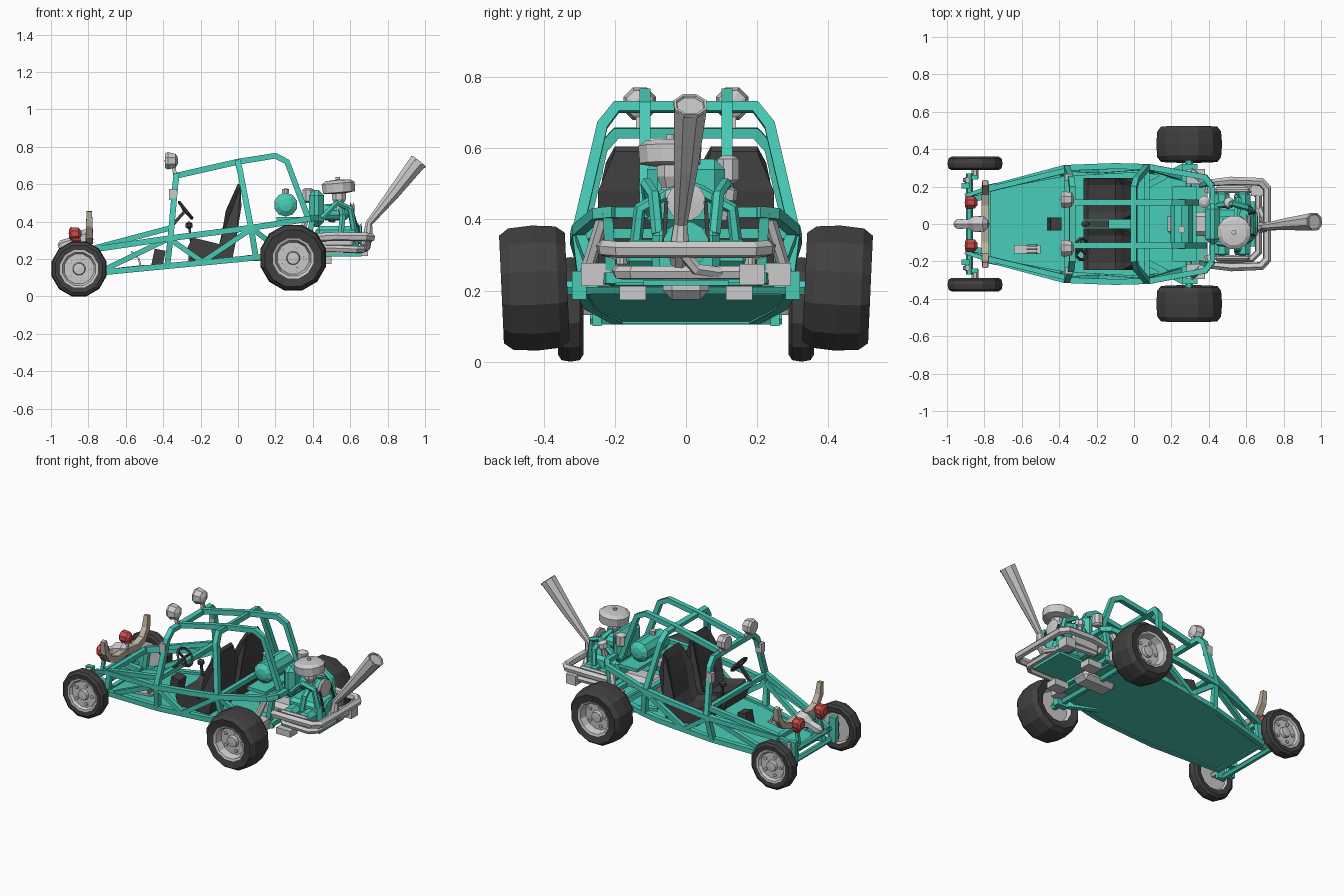
import bpy, bmesh, math
from mathutils import Vector, Matrix

if "Cube" in bpy.data.objects:
    bpy.data.objects.remove(bpy.data.objects["Cube"])


def mat(name, r, g, b):
    m = bpy.data.materials.new(name)
    m.diffuse_color = (r, g, b, 1)
    m.use_nodes = True
    m.node_tree.nodes["Principled BSDF"].inputs["Base Color"].default_value = m.diffuse_color
    return m


TEAL = mat("teal_paint", .065, .6, .47)
DARK = mat("dark_rubber", .052, .052, .052)
RED = mat("red_lens", .6, .075, .07)
BONE = mat("bone", .52, .45, .35)


def finish(name, bm, m=None):
    bmesh.ops.remove_doubles(bm, verts=bm.verts, dist=1e-5)
    bmesh.ops.recalc_face_normals(bm, faces=bm.faces)
    me = bpy.data.meshes.new(name)
    bm.to_mesh(me)
    bm.free()
    ob = bpy.data.objects.new(name, me)
    bpy.context.collection.objects.link(ob)
    if m:
        me.materials.append(m)
    return ob


def skin(bm, rings, closed=False):
    n = len(rings[0])
    for i in range(len(rings) if closed else len(rings) - 1):
        a, b = rings[i], rings[(i + 1) % len(rings)]
        for j in range(n):
            bm.faces.new((a[j], a[(j + 1) % n], b[(j + 1) % n], b[j]))
    if not closed:
        bm.faces.new(rings[0])
        bm.faces.new(rings[-1])


def tube(name, pts, r=.022, m=TEAL, sides=4):
    """Sweep a polygon along a path; r may be a list of radii."""
    pts = [Vector(p) for p in pts]
    rad = r if isinstance(r, list) else [r] * len(pts)
    bm, rings, prev, u = bmesh.new(), [], None, None
    for i, p in enumerate(pts):
        t = Vector()
        if i:
            t += (p - pts[i - 1]).normalized()
        if i < len(pts) - 1:
            t += (pts[i + 1] - p).normalized()
        t.normalize()
        if u is None:
            u = t.cross(Vector((1, 0, 0) if abs(t.y) > .7 else (0, 1, 0))).normalized()
        else:
            u = prev.rotation_difference(t) @ u
        prev, v = t, t.cross(u)
        rings.append([bm.verts.new(p + rad[i] * (u * math.cos(a) + v * math.sin(a)))
                      for a in [2 * math.pi * (k + .5) / sides for k in range(sides)]])
    skin(bm, rings)
    return finish(name, bm, m)


def lathe(name, prof, loc, axis, m=None, sides=12, closed=False):
    """Revolve (radius, height) points round an axis."""
    q = Vector(axis).to_track_quat('Z', 'Y')
    bm, rings = bmesh.new(), []
    for r, h in prof:
        r = max(r, .0005)
        rings.append([bm.verts.new(Vector(loc) + q @ Vector((r * math.cos(a), r * math.sin(a), h)))
                      for a in [2 * math.pi * (k + .5) / sides for k in range(sides)]])
    skin(bm, rings, closed)
    return finish(name, bm, m)


def box(name, c, s, m=None, tilt=0, bevel=0):
    bm = bmesh.new()
    bmesh.ops.create_cube(bm, size=1, matrix=Matrix.Translation(c) @ Matrix.Rotation(tilt, 4, 'Y')
                          @ Matrix.Diagonal((*s, 1)))
    if bevel:
        bmesh.ops.bevel(bm, geom=bm.edges[:], offset=bevel, segments=1, affect='EDGES')
    return finish(name, bm, m)


def pair(name, pts, r=.022, m=TEAL, sides=4):
    for s, n in ((1, "right"), (-1, "left")):
        tube(f"{name}_{n}", [(x, s * y, z) for x, y, z in pts], r, m, sides)


def hoop(name, half, r=.022, m=TEAL, sides=4):
    tube(name, half + [(x, -y, z) for x, y, z in reversed(half)], r, m, sides)


# wheels: tyre, dished rim, hub cap and lug nuts
def wheel(name, loc, R, w, rim, side, camber):
    ax = Vector((0, side * math.cos(camber), -math.sin(camber)))
    h = w / 2
    lathe(name + "_tyre", [(rim, -h * .9), (R * .86, -h), (R * .97, -h * .72), (R, 0), (R * .97, h * .72),
                           (R * .86, h), (rim, h * .9), (rim * .95, 0)], loc, ax, DARK, 12, True)
    d = h * .45
    lathe(name + "_rim", [(0, -h * .6), (rim * .9, -h * .6), (rim, -h * .9), (rim * 1.02, h * .95), (rim * .9, h * .9),
                          (rim * .8, d), (rim * .34, d), (rim * .3, d + .018), (0, d + .02)], loc, ax, None, 12)
    q = ax.to_track_quat('Z', 'Y')
    for k in range(5):
        a = 2 * math.pi * k / 5
        p = Vector(loc) + q @ Vector((rim * .58 * math.cos(a), rim * .58 * math.sin(a), d))
        lathe(f"{name}_nut_{k}", [(.011, -.005), (.011, .008), (0, .009)], p, ax, None, 6)


for s, n in ((1, "right"), (-1, "left")):
    wheel("front_wheel_" + n, (-.85, s * .324, .147), .152, .072, .102, s, 0)
    wheel("rear_wheel_" + n, (.295, s * .426, .207), .182, .185, .109, s, .045)

# floor pan
bm = bmesh.new()
plan = [(-.8, .19, .112), (-.37, .265, .152), (0, .28, .187), (.12, .27, .198), (.36, .2, .215)]
low = [bm.verts.new((x, y, z)) for x, y, z in plan + [(a, -b, c) for a, b, c in reversed(plan)]]
top = [bm.verts.new(v.co + Vector((0, 0, .012))) for v in low]
skin(bm, [low, top])
finish("floor_pan", bm, TEAL)

# space frame
pair("lower_rail", [(-.81, .19, .12), (-.37, .27, .163), (0, .29, .198), (.12, .28, .21), (.4, .21, .235)])
pair("upper_rail", [(-.78, .19, .25), (-.37, .3, .31), (-.1, .31, .345), (.08, .305, .368), (.38, .25, .415), (.42, .2, .42)])
pair("hood_rail", [(-.78, .185, .255), (-.365, .285, .365)], .02)
pair("nose_diagonal", [(-.72, .2, .14), (-.37, .285, .31)], .02)
pair("door_diagonal", [(-.37, .295, .31), (-.19, .285, .185)], .02)
pair("seat_diagonal", [(-.19, .285, .185), (.07, .305, .36)], .02)
pair("rear_diagonal", [(.08, .3, .36), (.25, .25, .225)], .02)
pair("rear_upright", [(.4, .22, .42), (.36, .21, .23)], .02)
pair("nose_upright", [(-.79, .19, .12), (-.77, .19, .25)], .02)
hoop("windscreen_hoop", [(-.378, .27, .165), (-.36, .3, .32), (-.335, .235, .6), (-.33, .195, .643)])
hoop("main_hoop", [(.095, .285, .21), (.07, .305, .365), (.012, .235, .665), (0, .195, .716)])
pair("roof_bar", [(-.33, .115, .645), (0, .115, .72), (.2, .115, .752), (.262, .115, .72), (.375, .115, .42)])
for n, x, y, z in (("dash", -.36, .29, .36), ("rear", .42, .2, .42), ("seat", .07, .3, .36),
                   ("nose_top", -.78, .2, .25), ("nose_low", -.8, .2, .12), ("rear_low", .38, .22, .235)):
    tube(n + "_crossbar", [(x, -y, z), (x, y, z)], .02)
pair("nose_brace", [(-.78, .19, .25), (-.9, .15, .21)], .016)

# front axle beam, towers, spindles and dampers
for i, z in enumerate((.12, .19)):
    tube(f"front_beam_{i}", [(-.88, -.27, z), (-.88, .27, z)], .018, TEAL, 6)
for s in (1, -1):
    box("damper_tower", (-.9, s * .205, .185), (.045, .03, .16), TEAL)
    box("front_arm", (-.865, s * .25, .15), (.06, .025, .1), TEAL)
    tube("front_spindle", [(-.85, s * .24, .147), (-.85, s * .31, .147)], .018, None, 6)
    tube("front_damper", [(-.9, s * .235, .13), (-.89, s * .235, .26)], .016, None, 6)
    tube("beam_mount", [(-.88, s * .13, .15), (-.79, s * .15, .13)], .022)

# nose ornament: skull, horns, red lamps
lathe("skull", [(.015, 0), (.03, .02), (.028, .08), (.05, .12), (.045, .17), (.02, .19)], (-.96, 0, .265), (.95, 0, .3), None, 6)
pair("horn", [(-.795, 0, .31), (-.795, .1, .3), (-.795, .17, .325), (-.795, .208, .38), (-.795, .22, .455)],
     [.028, .028, .027, .025, .02], BONE)
for s in (1, -1):
    lathe("red_lamp", [(.015, -.035), (.035, -.02), (.038, .022), (.025, .032), (0, .033)], (-.872, s * .115, .335), (-1, 0, 0), RED, 8)
    lathe("red_lamp_stem", [(.018, 0), (.03, .02), (.025, .04)], (-.865, s * .115, .28), (0, 0, 1), RED, 6)
    tube("red_lamp_bracket", [(-.88, s * .115, .19), (-.865, s * .115, .28)], .014)
    # roof spotlights and clamps on the posts
    lathe("spotlight", [(.015, -.035), (.04, -.022), (.05, .02), (.043, .034), (0, .037)], (-.355, s * .13, .725), (-1, 0, 0), None, 8)
    tube("spotlight_stem", [(-.335, s * .13, .64), (-.345, s * .13, .7)], .014, None)
    box("post_clamp", (-.348, s * .25, .545), (.042, .035, .06))


# seats: side profile lofted across the width, narrower at the top
def seat(yc):
    prof = [(-.25, .2), (-.27, .26), (-.245, .295), (-.1, .26), (-.07, .32), (-.045, .46), (-.02, .56), (0, .605),
            (.015, .59), (.018, .48), (-.01, .3), (-.03, .2)]
    bm = bmesh.new()
    rings = []
    for f in (-1, -.65, .65, 1):
        ring = []
        for i, (x, z) in enumerate(prof):
            w = .112 if z < .5 else .09 if z < .58 else .065
            bulge = .02 if abs(f) == 1 and 2 <= i <= 5 else 0
            ring.append(bm.verts.new((x - bulge * (z > .31), yc + f * w, z + bulge * (z < .31))))
        rings.append(ring)
    skin(bm, rings)
    bm.normal_update()
    bmesh.ops.triangulate(bm, faces=[f for f in bm.faces if len(f.verts) > 4], ngon_method='EAR_CLIP')
    finish("seat", bm, DARK)


seat(.135)
seat(-.135)

# steering wheel, shifter, pedals, console
ax = Vector((.78, 0, .62))
hub = Vector((-.28, -.135, .46))
lathe("steering_ring", [(.057 + .009 * math.cos(a), .009 * math.sin(a)) for a in [k * math.pi / 2 for k in range(4)]],
      hub, ax, DARK, 12, True)
for k in range(3):
    q = ax.to_track_quat('Z', 'Y')
    a = k * 2.094
    tube("steering_spoke", [hub - ax * .01, hub + q @ Vector((.057 * math.cos(a), .057 * math.sin(a), 0))], .008, DARK)
tube("steering_column", [hub, (-.36, -.135, .37)], .012, DARK)
tube("shift_lever", [(-.24, 0, .2), (-.26, 0, .37)], .009, DARK)
lathe("shift_knob", [(0, -.022), (.02, -.01), (.02, .01), (0, .022)], (-.262, 0, .38), (0, 0, 1), DARK, 8)
box("tunnel_box", (-.2, 0, .21), (.13, .035, .05), DARK)
box("console", (-.425, 0, .205), (.06, .07, .09), DARK, .2)
box("pedal_plate", (-.57, -.135, .155), (.14, .045, .012), None, -.1)
for i in range(3):
    y = -.155 + i * .02
    tube("pedal", [(-.52, y, .155), (-.53, y, .2), (-.57, y, .24)], .007, None)

# fuel tank across the frame
lathe("fuel_tank", [(0, -.135), (.035, -.13), (.064, -.11), (.064, .11), (.035, .13), (0, .135)], (.255, 0, .49), (0, 1, 0), TEAL, 10)
lathe("tank_cap", [(.02, 0), (.02, .025), (0, .026)], (.255, -.03, .55), (0, 0, 1), None, 8)
box("tank_shelf", (.27, 0, .415), (.13, .4, .02), TEAL)

# gearbox, axles, trailing arms
box("gearbox", (.3, 0, .235), (.24, .13, .12), None, 0, .025)
for s in (1, -1):
    tube("rear_axle", [(.29, s * .05, .21), (.295, s * .38, .208)], .022, TEAL, 6)
    tube("trailing_arm", [(.06, s * .2, .205), (.27, s * .31, .205)], .024)
    box("hub_carrier", (.3, s * .3, .215), (.08, .04, .08), TEAL)
    box("heat_box", (.33, s * .255, .245), (.1, .08, .065))
    box("engine_foot", (.45, s * .15, .193), (.1, .075, .04))
    tube("rear_damper", [(.3, s * .29, .22), (.36, s * .235, .4)], .018, None, 6)

# flat engine: block, cylinders, shroud, pulley
box("engine_block", (.53, 0, .31), (.23, .19, .13), TEAL, 0, .02)
box("engine_plate", (.54, 0, .222), (.24, .24, .016), TEAL)
for s in (1, -1):
    for x in (.47, .58):
        lathe("cylinder", [(.045, 0), (.045, .08), (.032, .09)], (x, s * .08, .3), (0, s, 0), TEAL, 8)
    box("rocker_cover", (.525, s * .18, .3), (.19, .03, .07), None, 0, .01)
    tube("intake_pipe", [(.55, s * .14, .34), (.56, s * .13, .43), (.55, s * .04, .48), (.54, -.03, .5)], .018, TEAL, 6)
box("fan_shroud", (.42, 0, .47), (.08, .22, .2), TEAL, 0, .03)
lathe("generator", [(.035, 0), (.045, .02), (.045, .12), (.03, .14)], (.45, 0, .45), (1, 0, 0), TEAL, 10)
lathe("fan_pulley", [(.055, 0), (.04, .01), (.055, .02), (.02, .024)], (.6, 0, .45), (1, 0, 0), None, 12)
lathe("crank_pulley", [(.065, 0), (.05, .01), (.065, .02), (.02, .024)], (.64, 0, .33), (1, 0, 0), TEAL, 12)
for s in (1, -1):
    tube("fan_belt", [(.615, s * .055, .45), (.65, s * .062, .33)], .008, DARK)
    tube("coolant_hose", [(.45, s * .1, .42), (.53, s * .11, .5), (.6, s * .09, .47), (.62, s * .08, .36)], .018, TEAL, 6)

# carburettor, air filter, distributor and canister
lathe("carburettor", [(.035, 0), (.025, .03), (.04, .06), (.04, .1)], (.54, -.045, .46), (0, 0, 1), None, 8)
lathe("air_filter", [(.05, 0), (.088, .006), (.092, .055), (.07, .07), (.012, .075), (.012, .088), (0, .089)],
      (.54, -.045, .55), (-.08, 0, 1), None, 12)
lathe("distributor", [(.02, 0), (.02, .05), (.032, .06), (.028, .09), (0, .1)], (.5, .1, .4), (.1, .2, 1), None, 8)
lathe("canister", [(.02, -.04), (.033, -.03), (.033, .03), (.015, .04)], (.375, .118, .54), (0, 0, 1), None, 8)

# exhaust: outer loop, inner loop, tall flared stinger
hoop("exhaust_loop", [(.4, .17, .3), (.41, .22, .315), (.52, .23, .32), (.68, .225, .318), (.712, .19, .315)], .024, None, 6)
hoop("exhaust_inner_loop", [(.44, .17, .27), (.46, .19, .255), (.63, .185, .25), (.665, .15, .25)], .02, None, 6)
tube("exhaust_link", [(.665, .1, .25), (.69, .03, .26), (.7, -.01, .31)], .018, None, 6)
tube("exhaust_stinger", [(.66, -.02, .28), (.695, -.018, .32), (.7, -.015, .39), (.83, 0, .55), (.962, .012, .72)],
     [.026, .03, .02, .036, .05], None, 8)
lathe("stinger_mouth", [(.05, 0), (.05, .01), (.042, .01), (.03, -.02)], (.962, .012, .715), (.62, .05, .78), None, 8)
box("muffler_box", (.66, .185, .245), (.07, .07, .06))
